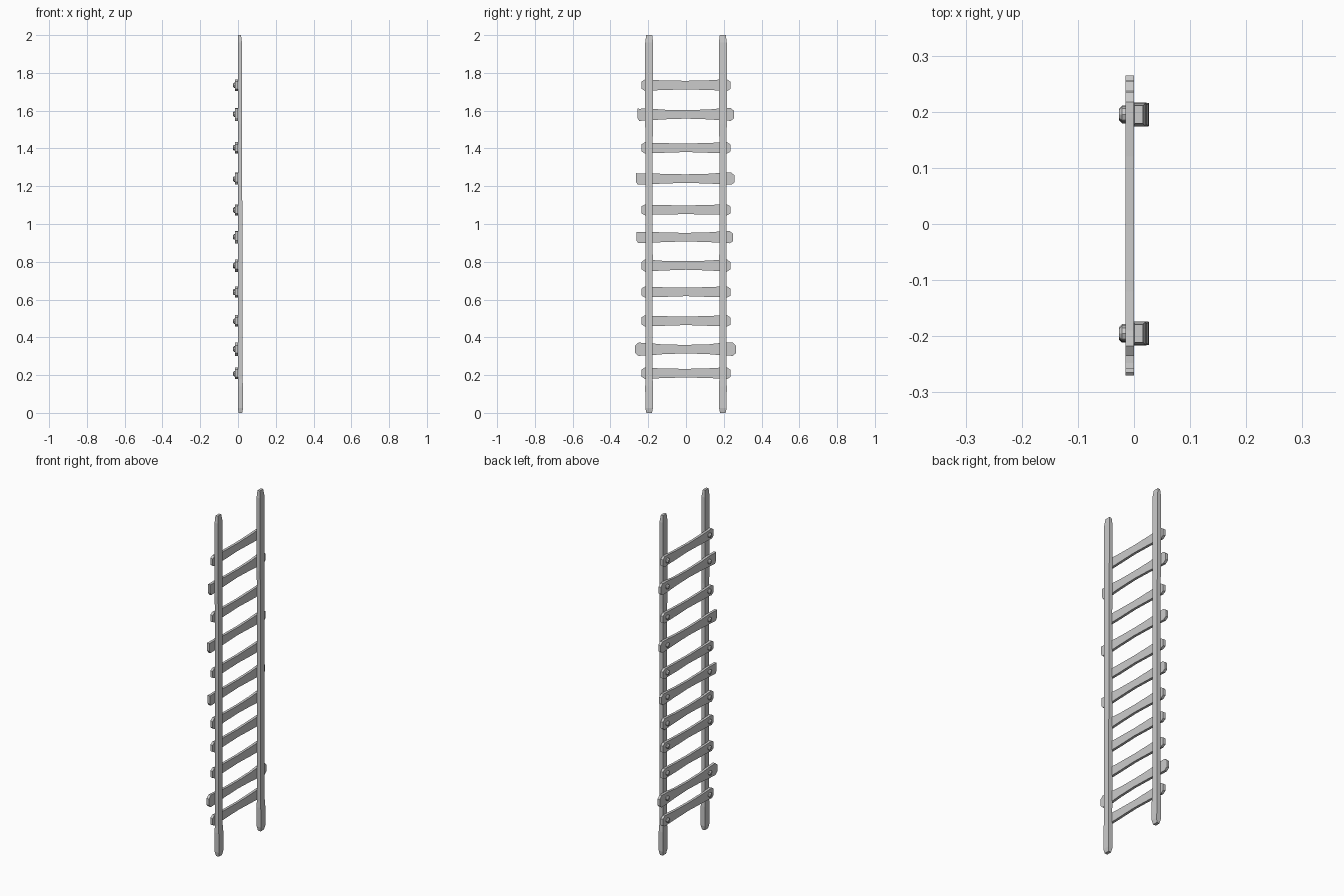
import bpy, bmesh, random
from math import pi
from mathutils import Matrix

if "Cube" in bpy.data.objects:
    bpy.data.objects.remove(bpy.data.objects["Cube"])

random.seed(4)


def finish(bm, name):
    bmesh.ops.recalc_face_normals(bm, faces=bm.faces)
    me = bpy.data.meshes.new(name)
    bm.to_mesh(me)
    bm.free()
    ob = bpy.data.objects.new(name, me)
    bpy.context.collection.objects.link(ob)
    return ob


def loft(name, rings):
    """Skin a list of four-point rings and cap both ends."""
    bm = bmesh.new()
    vs = [[bm.verts.new(p) for p in r] for r in rings]
    for a, b in zip(vs, vs[1:]):
        for i in range(4):
            j = (i + 1) % 4
            bm.faces.new((a[i], a[j], b[j], b[i]))
    bm.faces.new(vs[0])
    bm.faces.new(vs[-1])
    return finish(bm, name)


# Rails: (height, half width, back x, front x)
RAIL = [(0, .015, .004, .022), (.025, .02, -.001, .027), (.14, .021, -.001, .026),
        (.18, .0185, -.001, .024), (.8, .019, -.001, .023), (1.45, .0185, -.001, .022),
        (1.53, .0215, -.001, .022), (1.96, .021, -.001, .021), (2.0, .016, .001, .016)]
for side, name in ((-1, "left_rail"), (1, "right_rail")):
    c = side * .195
    loft(name, [[(x0, c - w, z), (x1, c - w, z), (x1, c + w, z), (x0, c + w, z)]
                for z, w, x0, x1 in RAIL])

# Rungs: (height, left end, right end, left end bevelled, end half height)
RUNGS = [(.21, .235, .235, 1, .031), (.337, .27, .265, 1, .035),
         (.487, .235, .235, 1, .03), (.64, .235, .235, 1, .03),
         (.78, .235, .235, 1, .033), (.93, .262, .25, 0, .032),
         (1.075, .235, .235, 1, .029), (1.24, .265, .257, 0, .032),
         (1.403, .235, .235, 1, .03), (1.58, .258, .255, 0, .034),
         (1.735, .235, .235, 1, .031)]


def nail(name, y, z):
    bm = bmesh.new()
    turn = Matrix.Rotation(-pi / 2, 4, 'Y')
    for r1, r2, d, x in ((.014, .014, .007, -.0175), (.014, .008, .006, -.024)):
        bmesh.ops.create_cone(bm, cap_ends=True, segments=8, radius1=r1, radius2=r2,
                              depth=d, matrix=Matrix.Translation((x, y, z)) @ turn)
    finish(bm, name)


for k, (z, l, r, bev, h) in enumerate(RUNGS, 1):
    # Waisted plank: (y, low offset, high offset)
    left = [(-l, .019, .019), (-l + .018, h, h)] if bev else [(-l, .018, h - .003), (-l + .01, h, h - .004)]
    prof = left + [(-.19, h - .003, h - .003), (-.12, .026, .025), (0, .022, .023),
                   (.12, .026, .026), (.19, h - .003, h - .001),
                   (r - .018, h, h), (r, .02, .018)]
    loft(f"rung_{k}", [[(-.015, y, z - a), (0, y, z - a), (0, y, z + b), (-.015, y, z + b)]
                       for y, a, b in prof])
    # Nail heads on the back
    for s, side in ((-1, "left"), (1, "right")):
        nail(f"nail_{side}_{k}", s * .195 + random.uniform(-.003, .003),
             z + random.uniform(-.003, .003))
